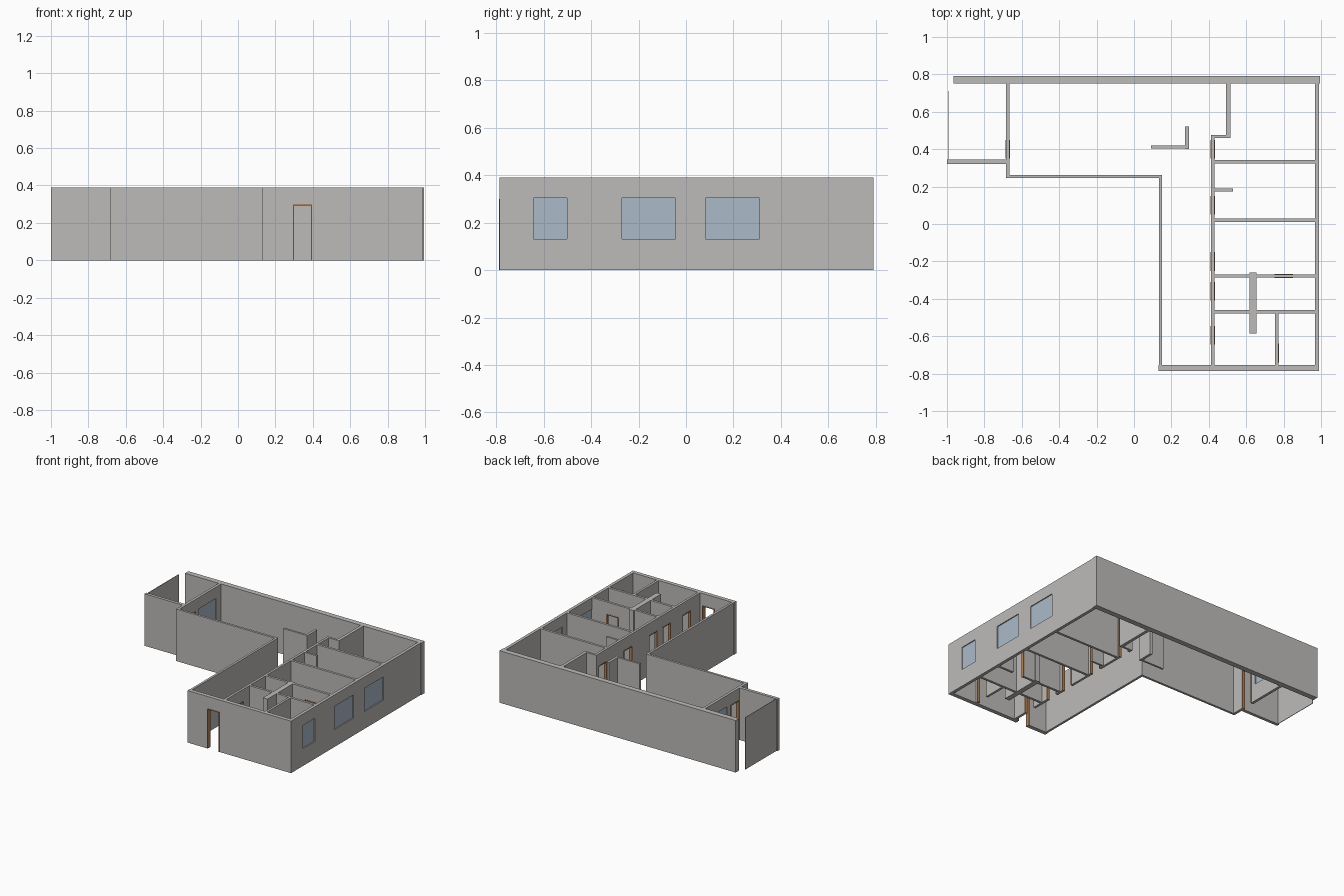
import bpy
import bmesh
from mathutils import Vector

if "Cube" in bpy.data.objects:
    bpy.data.objects.remove(bpy.data.objects["Cube"], do_unlink=True)

HEIGHT = 0.39
DOOR_TOP = 0.30
SILL, HEAD = 0.13, 0.304
JAMB = 0.006


def material(name, rgb):
    mat = bpy.data.materials.new(name)
    mat.use_nodes = True
    mat.diffuse_color = (*rgb, 1)
    mat.node_tree.nodes["Principled BSDF"].inputs["Base Color"].default_value = (*rgb, 1)
    return mat


PLASTER = material("warm grey plaster", (0.51, 0.50, 0.485))
GLASS = material("pale blue glass", (0.41, 0.50, 0.59))
WOOD = material("brown wood", (0.42, 0.22, 0.10))


def panel(name, axis, span, depth, top, holes, mat):
    """Upright slab running along an axis, with rectangular holes (a, b, low, high)."""
    us = sorted({*span, *(u for h in holes for u in h[:2])})
    zs = sorted({0.0, top, *(z for h in holes for z in h[2:])})

    def point(u, d, z):
        return Vector((u, d, z)) if axis == "x" else Vector((d, u, z))

    bm = bmesh.new()
    grid = {(u, z): bm.verts.new(point(u, depth[0], z)) for u in us for z in zs}
    for u0, u1 in zip(us, us[1:]):
        for z0, z1 in zip(zs, zs[1:]):
            if any(a <= u0 and u1 <= b and lo <= z0 and z1 <= hi for a, b, lo, hi in holes):
                continue
            bm.faces.new([grid[k] for k in ((u0, z0), (u1, z0), (u1, z1), (u0, z1))])
    bmesh.ops.delete(bm, geom=[v for v in bm.verts if not v.link_faces], context="VERTS")
    made = bmesh.ops.extrude_face_region(bm, geom=bm.faces[:], use_keep_orig=True)
    moved = [g for g in made["geom"] if isinstance(g, bmesh.types.BMVert)]
    bmesh.ops.translate(bm, verts=moved, vec=point(0, depth[1] - depth[0], 0))
    bmesh.ops.recalc_face_normals(bm, faces=bm.faces[:])
    bmesh.ops.dissolve_limit(bm, angle_limit=0.01, verts=bm.verts[:], edges=bm.edges[:])
    mesh = bpy.data.meshes.new(name)
    bm.to_mesh(mesh)
    bm.free()
    mesh.materials.append(mat)
    obj = bpy.data.objects.new(name, mesh)
    bpy.context.collection.objects.link(obj)
    return obj


def wall(name, x0, x1, y0, y1, doors=(), windows=()):
    """Wall on a plan rectangle, with lined doorways and glazed windows."""
    axis = "x" if x1 - x0 > y1 - y0 else "y"
    span, depth = ((x0, x1), (y0, y1)) if axis == "x" else ((y0, y1), (x0, x1))
    holes = [(a, b, 0.0, DOOR_TOP) for a, b in doors]
    holes += [(a, b, SILL, HEAD) for a, b in windows]
    panel(name, axis, span, depth, HEIGHT, holes, PLASTER)
    for a, b in doors:
        panel(name + "_door_frame", axis, (a, b), (depth[0] - 0.002, depth[1] + 0.002), DOOR_TOP,
              [(a + JAMB, b - JAMB, 0.0, DOOR_TOP - JAMB)], WOOD)
    mid = sum(depth) / 2
    for a, b in windows:
        pane = panel(name + "_window", axis, (a, b), (mid - 0.004, mid + 0.004), HEAD - SILL, [], GLASS)
        pane.location.z = SILL


# Outer walls
wall("back_wall", -0.965, 0.995, 0.75, 0.79)
wall("left_side_wall", 0.967, 0.99, -0.755, 0.75,
     windows=[(-0.642, -0.501), (-0.27, -0.045), (0.083, 0.31)])
wall("front_wall", 0.13, 0.99, -0.785, -0.755, doors=[(0.293, 0.395)])
wall("wing_side_wall", 0.133, 0.15, -0.755, 0.245)
wall("hall_front_wall", -0.685, 0.15, 0.245, 0.262)

# Entrance porch
wall("porch_inner_wall", -0.685, -0.665, 0.262, 0.75, doors=[(0.35, 0.45)], windows=[(0.49, 0.69)])
wall("porch_front_wall", -1.0, -0.685, 0.322, 0.345)
wall("porch_screen", -0.992, -0.988, 0.345, 0.71)

# Corridor walls
wall("corridor_wall", 0.412, 0.43, -0.755, 0.475,
     doors=[(-0.645, -0.545), (-0.41, -0.31), (-0.25, -0.15), (0.05, 0.15), (0.35, 0.45)])
wall("corridor_jog", 0.43, 0.515, 0.46, 0.475)
wall("corridor_end_wall", 0.492, 0.515, 0.475, 0.75)

# Walls between the rooms
for i, (y, doors) in enumerate([(0.333, ()), (0.021, ()), (-0.278, [(0.75, 0.85)]), (-0.47, ())]):
    wall(f"room_divider_{i + 1}", 0.43, 0.967, y - 0.009, y + 0.009, doors)
wall("room_stub", 0.43, 0.53, 0.175, 0.19)
wall("washroom_partition", 0.617, 0.655, -0.585, -0.26)
wall("front_room_partition", 0.755, 0.772, -0.755, -0.479, doors=[(-0.74, -0.64)])

# Free standing corner screen in the hall
wall("hall_screen_front", 0.09, 0.274, 0.405, 0.42)
wall("hall_screen_side", 0.274, 0.293, 0.402, 0.52)
